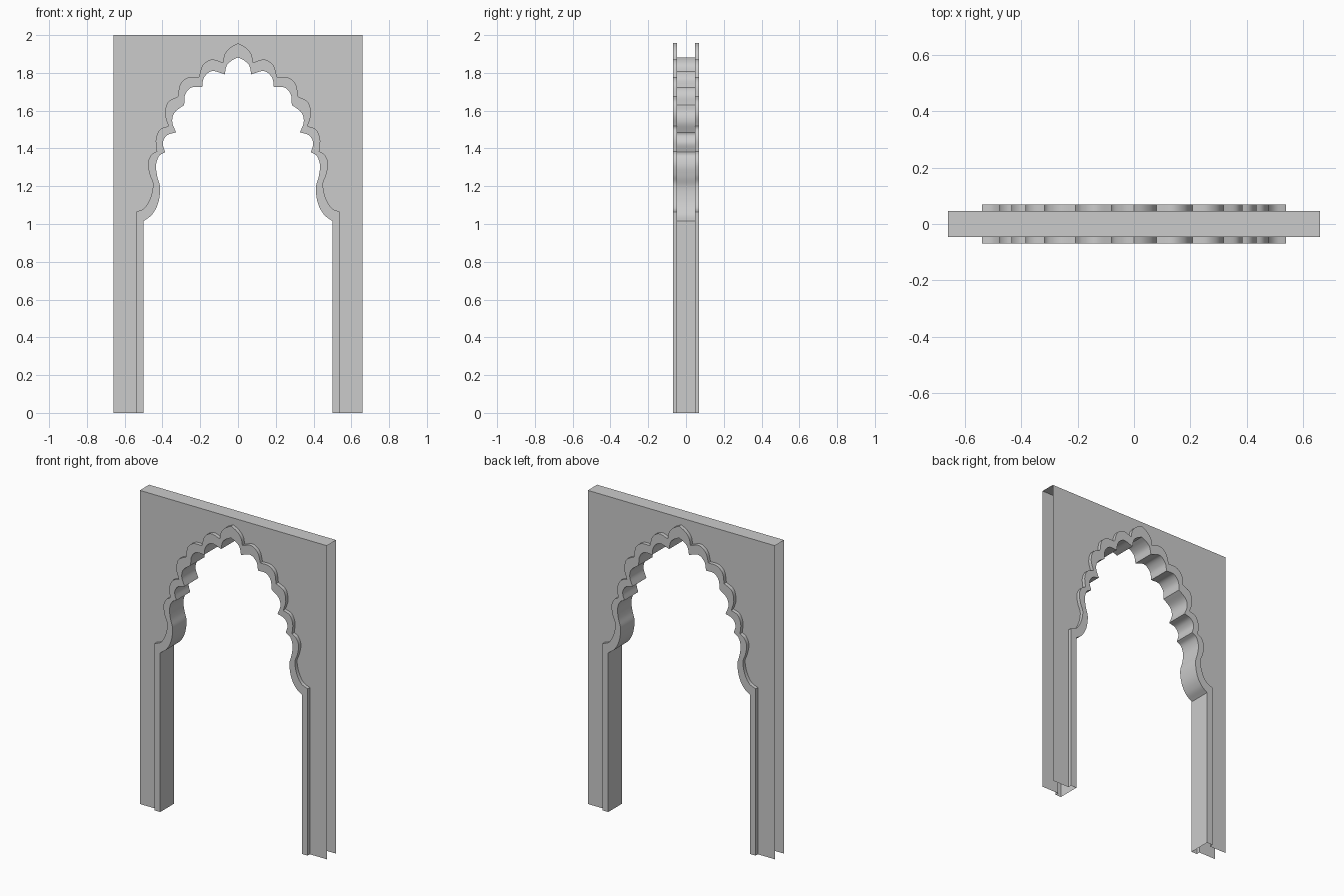
import bpy
import bmesh
import math
from mathutils import Vector

cube = bpy.data.objects.get("Cube")
if cube:
    bpy.data.objects.remove(cube, do_unlink=True)

HALF_WIDTH = 0.66
HEIGHT = 2.0
WALL = 0.047     # half depth of the hollow wall
TRIM = 0.07      # half depth including the raised trim
STEPS = 5        # samples per curve span

stone = bpy.data.materials.new("plain_grey_stone")
stone.use_nodes = True
grey = (0.6, 0.6, 0.6, 1)
stone.diffuse_color = grey
stone.node_tree.nodes["Principled BSDF"].inputs["Base Color"].default_value = grey

# Lobes of the right half of the arch, from the springing to the apex (x, z)
inner_lobes = [
    [(.5, 1.015), (.455, 1.05), (.423, 1.11), (.412, 1.19), (.427, 1.25), (.434, 1.31), (.418, 1.36), (.386, 1.38)],
    [(.386, 1.38), (.398, 1.43), (.375, 1.47), (.328, 1.485)],
    [(.328, 1.485), (.348, 1.54), (.336, 1.59), (.285, 1.63)],
    [(.285, 1.63), (.28, 1.685), (.247, 1.722), (.19, 1.724)],
    [(.19, 1.724), (.18, 1.775), (.137, 1.81), (.07, 1.792)],
    [(.07, 1.792), (.06, 1.838), (.035, 1.864), (0, 1.882)],
]
outer_lobes = [
    [(.54, 1.064), (.495, 1.085), (.463, 1.14), (.45, 1.21), (.467, 1.26), (.477, 1.32), (.46, 1.365), (.43, 1.385)],
    [(.43, 1.385), (.435, 1.45), (.413, 1.5), (.368, 1.518)],
    [(.368, 1.518), (.386, 1.58), (.371, 1.645), (.318, 1.675)],
    [(.318, 1.675), (.306, 1.74), (.265, 1.775), (.207, 1.777)],
    [(.207, 1.777), (.187, 1.84), (.14, 1.871), (.08, 1.855)],
    [(.08, 1.855), (.07, 1.9), (.04, 1.935), (0, 1.957)],
]


def smooth_lobe(points):
    """Sample a spline through the points, leaving out the last one."""
    p = [Vector(q) for q in points]
    p = [2 * p[0] - p[1]] + p + [2 * p[-1] - p[-2]]
    samples = []
    for a, b, c, d in zip(p, p[1:], p[2:], p[3:]):
        for i in range(STEPS):
            t = i / STEPS
            samples.append(b + (c - a) * t / 2
                           + (a - 2.5 * b + 2 * c - d / 2) * t ** 2
                           + (1.5 * (b - c) + (d - a) / 2) * t ** 3)
    return samples


def arch_profile(lobes):
    """Whole opening outline, from the right foot over the apex to the left."""
    half = [Vector((lobes[0][0][0], 0))]
    for lobe in lobes:
        half += smooth_lobe(lobe)
    apex = Vector(lobes[-1][-1])
    return half + [apex] + [Vector((-p.x, p.y)) for p in reversed(half)]


def make_object(name, build):
    bm = bmesh.new()
    build(bm)
    mesh = bpy.data.meshes.new(name)
    bm.to_mesh(mesh)
    bm.free()
    mesh.materials.append(stone)
    obj = bpy.data.objects.new(name, mesh)
    bpy.context.collection.objects.link(obj)
    bpy.ops.object.select_all(action="DESELECT")
    obj.select_set(True)
    bpy.context.view_layer.objects.active = obj
    bpy.ops.object.shade_smooth_by_angle(angle=math.radians(30))
    return obj


def row(bm, profile, y):
    return [bm.verts.new((p.x, y, p.y)) for p in profile]


def bridge(bm, first, second):
    for a, b, c, d in zip(first, first[1:], second[1:], second):
        bm.faces.new((a, b, c, d))


inner = arch_profile(inner_lobes)
outer = arch_profile(outer_lobes)


def build_wall(side):
    def build(bm):
        corners = [Vector((-HALF_WIDTH, 0)), Vector((-HALF_WIDTH, HEIGHT)),
                   Vector((HALF_WIDTH, HEIGHT)), Vector((HALF_WIDTH, 0))]
        face = bm.faces.new(row(bm, outer + corners, side * WALL))
        face.normal_update()
        if face.normal.y * side < 0:
            face.normal_flip()
        bmesh.ops.triangulate(bm, faces=[face])
    return build


def build_trim(side):
    def build(bm):
        back = row(bm, outer, side * WALL)
        edge = row(bm, outer, side * TRIM)
        lip = row(bm, inner, side * TRIM)
        if side > 0:
            bridge(bm, back, edge)
            bridge(bm, edge, lip)
        else:
            bridge(bm, edge, back)
            bridge(bm, lip, edge)
    return build


def build_reveal(bm):
    bridge(bm, row(bm, inner, TRIM), row(bm, inner, -TRIM))


def build_top(bm):
    bm.faces.new([bm.verts.new((x * HALF_WIDTH, y * WALL, HEIGHT))
                  for x, y in ((-1, -1), (1, -1), (1, 1), (-1, 1))])


# Hollow wall faces with raised scalloped trim, front and back
for side, label in ((-1, "front"), (1, "back")):
    make_object(label + "_wall", build_wall(side))
    make_object(label + "_arch_trim", build_trim(side))

# Inside of the opening and the cap; the ends and feet stay open
make_object("arch_reveal", build_reveal)
make_object("top_cap", build_top)
